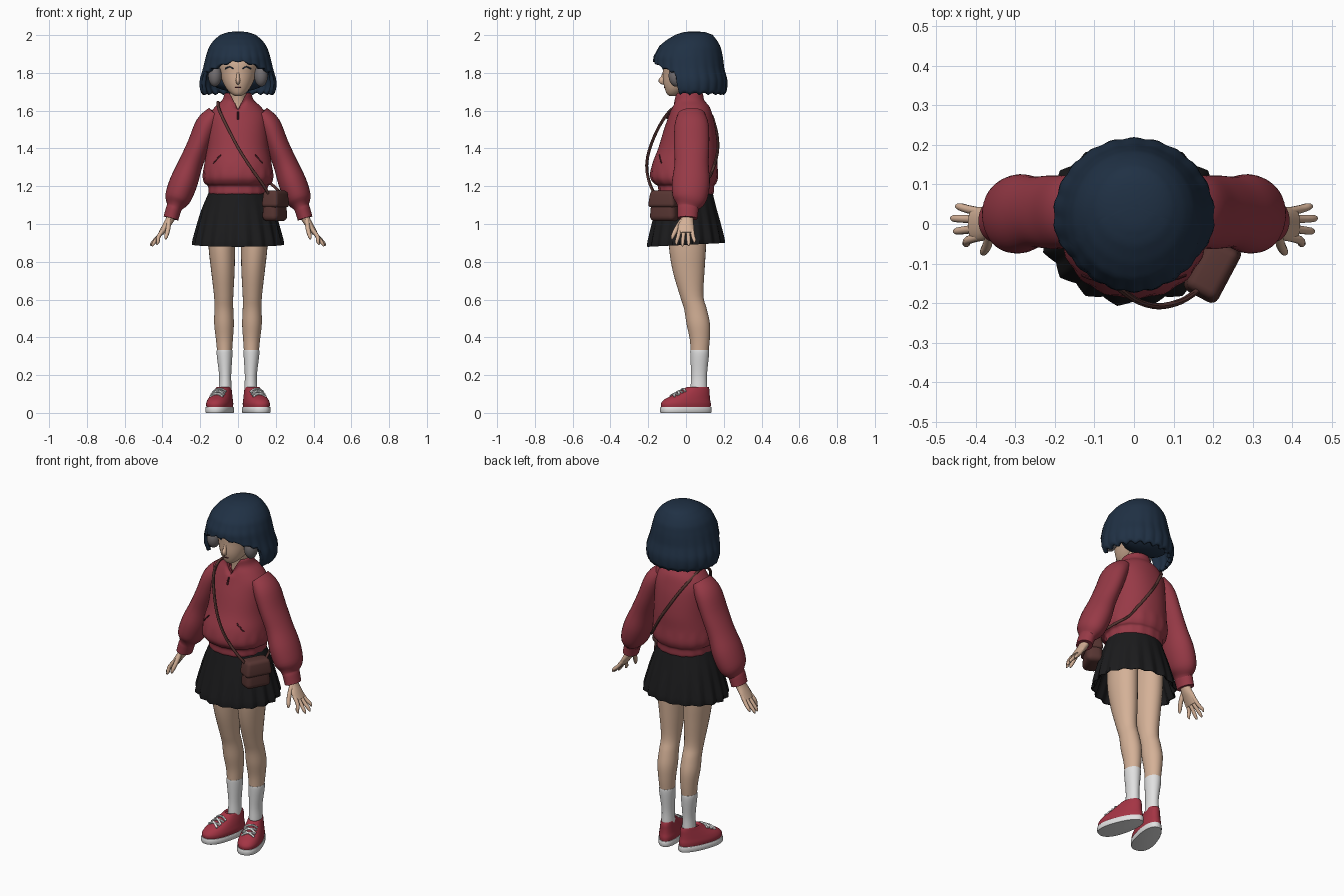
import bpy, bmesh, math
from mathutils import Vector

if "Cube" in bpy.data.objects:
    bpy.data.objects.remove(bpy.data.objects["Cube"])

def material(name, rgb):
    m = bpy.data.materials.new(name)
    m.diffuse_color = (*rgb, 1)
    m.use_nodes = True
    m.node_tree.nodes["Principled BSDF"].inputs["Base Color"].default_value = m.diffuse_color
    return m

RED = material("jacket red", (0.31, 0.042, 0.062))
SHOE = material("shoe red", (0.37, 0.035, 0.058))
HAIR = material("navy hair", (0.014, 0.030, 0.058))
SKIN = material("skin", (0.66, 0.44, 0.31))
BLACK = material("skirt black", (0.011, 0.011, 0.012))
WHITE = material("white", (0.75, 0.75, 0.75))
GREY = material("headphone grey", (0.17, 0.155, 0.16))
BROWN = material("bag brown", (0.095, 0.036, 0.032))
DARK = material("dark maroon", (0.07, 0.012, 0.018))

def finish(name, bm, mat):
    bmesh.ops.recalc_face_normals(bm, faces=bm.faces)
    me = bpy.data.meshes.new(name)
    bm.to_mesh(me)
    bm.free()
    me.materials.append(mat)
    ob = bpy.data.objects.new(name, me)
    bpy.context.collection.objects.link(ob)
    return ob

def smooth_keys(keys, steps):
    """Catmull-Rom interpolation of key tuples."""
    out = []
    for i in range(len(keys) - 1):
        p0, p1 = keys[max(i - 1, 0)], keys[i]
        p2, p3 = keys[i + 1], keys[min(i + 2, len(keys) - 1)]
        for k in range(steps):
            t = k / steps
            out.append([0.5 * (2*b + (c - a)*t + (2*a - 5*b + 4*c - d)*t*t + (3*b - a - 3*c + d)*t**3)
                        for a, b, c, d in zip(p0, p1, p2, p3)])
    return out + [list(keys[-1])]

def skin_rings(name, rings, mat):
    bm = bmesh.new()
    rows = [[bm.verts.new(c) for c in r] for r in rings]
    n = len(rows[0])
    for r, q in zip(rows, rows[1:]):
        for i in range(n):
            bm.faces.new((r[i], r[(i + 1) % n], q[(i + 1) % n], q[i]))
    bm.faces.new(rows[0])
    bm.faces.new(rows[-1])
    return finish(name, bm, mat)

def loft(name, keys, mat, n=32, steps=4, flat=False, p=2.0, warp=None, ref=(0, 1, 0)):
    """Keys are x, y, z, radius across, radius along ref."""
    pts, rings = smooth_keys(keys, steps), []
    for i, (x, y, z, a, b) in enumerate(pts):
        u, v = Vector((1, 0, 0)), Vector((0, 1, 0))
        if not flat:
            d = (Vector(pts[min(i + 1, len(pts) - 1)][:3]) - Vector(pts[max(i - 1, 0)][:3])).normalized()
            u = Vector(ref).cross(d).normalized()
            v = d.cross(u)
        ring = []
        for k in range(n):
            f = 2 * math.pi * k / n
            c, s = math.cos(f), math.sin(f)
            c, s = (math.copysign(abs(w) ** (2 / p), w) for w in (c, s))
            co = Vector((x, y, z)) + u * a * c + v * b * s
            ring.append(warp(co, f) if warp else co)
        rings.append(ring)
    return skin_rings(name, rings, mat)

def cord(name, pts, r, mat, n=8, steps=4, ref=(0.9, 0.1, 0.4)):
    return loft(name, [(*q, r, r) for q in pts], mat, n, steps, ref=ref)

def ball(name, loc, rad, mat):
    bm = bmesh.new()
    bmesh.ops.create_uvsphere(bm, u_segments=24, v_segments=14, radius=1)
    for v in bm.verts:
        v.co = Vector(loc) + Vector([c * r for c, r in zip(v.co, rad)])
    return finish(name, bm, mat)

def drape(ob, start, direction, off=0.004):
    """Point where a ray meets a surface, lifted slightly."""
    d = Vector(direction)
    hit, loc, _, _ = ob.ray_cast(Vector(start), d)
    return (loc if hit else Vector(start)) - d * off

# Jacket body with gathered hem and notched collar
def jacket_warp(co, f):
    if co.z > 1.6 and co.y < 0:
        co.z -= 0.9 * (co.z - 1.6) * max(0, 1 - abs(co.x) / 0.045)
    if co.z < 1.3:
        g = 1 + 0.012 * math.cos(16 * f)
        co.x, co.y = co.x * g, co.y * g
    return co

body = [(1.155, 0, .148, .138), (1.165, 0, .155, .145), (1.20, 0, .157, .147), (1.215, -.005, .175, .163),
        (1.25, -.01, .185, .178), (1.32, -.006, .178, .172), (1.40, .01, .165, .157), (1.50, .02, .16, .137),
        (1.57, .025, .155, .117), (1.62, .025, .122, .1), (1.655, .017, .084, .08), (1.69, .012, .07, .077),
        (1.685, .012, .058, .063), (1.62, .015, .05, .055)]
jacket = loft("jacket_body", [(0, y, z, a, b) for z, y, a, b in body], RED, 64, 4, True, 2.15, jacket_warp)

# Pleated skirt with an inner lining
def pleat(co, f):
    g = max(0, 1.16 - co.z) / 0.27
    saw = (18 * f / (2 * math.pi)) % 1
    k = 1 + 0.075 * g * (abs(saw * 2 - 1) - 0.5)
    return Vector((co.x * k, co.y * k, co.z + 0.05 * co.y * g))

skirt = [(1.185, .148, .135), (1.15, .162, .145), (1.08, .19, .162), (1.0, .213, .182), (.9, .236, .203),
         (.902, .222, .19), (1.0, .19, .16), (1.06, .16, .14)]
loft("skirt", [(0, 0, z, a, b) for z, a, b in skirt], BLACK, 144, 3, True, 2, pleat)

# Head, neck, nose
face = [(1.678, -.07, .016, .018), (1.69, -.062, .036, .04), (1.715, -.045, .06, .067), (1.75, -.022, .08, .098),
        (1.80, 0, .1, .122), (1.86, .008, .115, .13), (1.92, .015, .095, .11), (1.955, .02, .04, .05)]
head = loft("head", [(0, y, z, a, b) for z, y, a, b in face], SKIN, 32, 4, True)
loft("neck", [(0, .02, 1.58, .05, .05), (0, .015, 1.65, .042, .045), (0, .0, 1.76, .045, .05)], SKIN, 24)
loft("nose", [(0, -.112, 1.81, .006, .008), (0, -.122, 1.775, .009, .012),
              (0, -.129, 1.757, .012, .016), (0, -.115, 1.742, .006, .006)], SKIN, 16)

# Bobbed hair: a shell whose lower edge follows the fringe, sides and back
HP = [(2.0, .045, .001, .001), (1.997, .045, .045, .05), (1.985, .042, .082, .087), (1.96, .03, .113, .118),
      (1.93, .02, .135, .145), (1.88, .012, .152, .163), (1.82, .015, .166, .167), (1.76, .02, .183, .178),
      (1.72, .02, .182, .176), (1.68, .02, .166, .163)]

def hair_point(f, v):
    a = abs((math.degrees(f) + 180) % 360 - 180)
    t = min(max((a - 64) / 10, 0), 1)
    fringe = 1.862 - 0.055 * min(a / 55, 1) ** 1.4 - 0.006 * math.cos(math.radians(a) * 18)
    back = 1.695 + 0.006 * math.cos(22 * f)
    low = fringe + (back - fringe) * t * t * (3 - 2 * t)
    z = 2 - (2 - low) * v ** 1.5
    for k0, k1 in zip(HP, HP[1:]):
        if z >= k1[0]:
            break
    w = (z - k0[0]) / (k1[0] - k0[0])
    _, cy, rx, ry = (p + (q - p) * w for p, q in zip(k0, k1))
    g = 1 + 0.018 * v ** 3 * math.cos(22 * f)
    return Vector((rx * g * math.sin(f), cy - ry * g * math.cos(f), z))

N = 144
hair = skin_rings("hair", [[hair_point(2 * math.pi * i / N, 0.02 + 0.98 * j / 26) for i in range(N)]
                           for j in range(27)], HAIR)
bm = bmesh.new()
bm.from_mesh(hair.data)
bmesh.ops.delete(bm, geom=[max((f for f in bm.faces if len(f.verts) > 4),
                               key=lambda f: f.calc_area())], context='FACES_ONLY')
bm.to_mesh(hair.data)
bm.free()
sol = hair.modifiers.new("thickness", 'SOLIDIFY')
sol.thickness, sol.offset = 0.02, -1
ball("hair_underside", (0, .085, 1.765), (.15, .095, .065), HAIR)

# Headphones
arc = []
for i in range(25):
    f = math.pi * i / 24
    c, s = math.cos(f), math.sin(f)
    arc.append((math.copysign(abs(c) ** .78, c) * .147, -.052, 1.80 + .18 * s ** .78, .009, .02))
loft("headphone_band", arc, GREY, 16, 2, p=3)

bpy.context.view_layer.update()
for s, side in ((-1, "left"), (1, "right")):
    def m(keys):
        return [(s * k[0], *k[1:]) for k in keys]
    ball("ear_cup_" + side, (s * .122, -.052, 1.785), (.036, .04, .058), GREY)
    # Eyelash and jacket pocket slit
    cord("eyelash_" + side, [drape(head, (s * x, -1, z), (0, 1, 0), .001) for x, z in
                             ((.025, 1.822), (.045, 1.832), (.068, 1.822))], .0035, HAIR)
    cord("pocket_" + side, [drape(jacket, (s * x, -1, z), (0, 1, 0), .001) for x, z in
                            ((.09, 1.365), (.11, 1.345), (.13, 1.322))], .004, DARK)
    # Sleeve and cuff
    loft("sleeve_" + side, m([(.12, .028, 1.585, .045, .07), (.165, .03, 1.525, .06, .09), (.208, .03, 1.42, .06, .093),
         (.25, .03, 1.32, .064, .09), (.288, .026, 1.22, .074, .1), (.32, .02, 1.135, .068, .09),
         (.335, .012, 1.092, .043, .06), (.342, .01, 1.075, .041, .056), (.355, .008, 1.03, .04, .053)]), RED, 32, 4)
    # Hand
    loft("hand_" + side, m([(.345, .008, 1.06, .024, .034), (.362, .005, 1.02, .022, .034),
         (.385, 0, .985, .018, .043), (.408, 0, .95, .014, .042)]), SKIN, 20)
    for i, (y0, y1, x1, z1) in enumerate(((-.032, -.05, .432, .89), (-.011, -.018, .455, .882),
                                         (.011, .014, .462, .884), (.031, .044, .45, .9))):
        loft(f"finger_{i}_{side}", m([(.39, y0, .975, .011, .011), (.42, (y0 + y1) / 2, .935, .0105, .0105),
             (x1 - .008, y1, z1 + .015, .009, .009), (x1, y1, z1, .003, .003)]), SKIN, 10, 3)
    loft("thumb_" + side, m([(.365, -.02, 1.02, .012, .014), (.37, -.05, .975, .012, .013),
         (.38, -.07, .935, .01, .01), (.383, -.075, .918, .003, .003)]), SKIN, 10, 3)
    # Leg and sock
    loft("leg_" + side, m([(.088, .01, 1.02, .07, .1), (.086, .008, .88, .07, .098), (.08, .014, .75, .062, .084),
         (.076, .03, .62, .051, .062), (.075, .05, .55, .05, .06), (.074, .065, .47, .052, .062),
         (.072, .073, .39, .045, .053), (.071, .072, .32, .039, .047)]), SKIN, 28, 4, True)
    loft("sock_" + side, m([(.071, .072, .322, .036, .044), (.071, .072, .332, .041, .049), (.071, .072, .30, .041, .049),
         (.068, .069, .2, .032, .042), (.068, .068, .13, .034, .044), (.068, .068, .08, .034, .044)]), WHITE, 28, 4, True)

    # Shoe: white sole, red upper, laces, turned slightly outward
    def egg(co, f):
        return Vector((co.x * (1 - 1.1 * co.y), co.y, co.z))
    parts = [loft("sole_" + side, [(0, 0, 0, .058, .136), (0, 0, .004, .062, .14), (0, 0, .028, .062, .14),
                  (0, 0, .032, .058, .136)], WHITE, 40, 2, True, 2.3, egg)]
    upper = loft("shoe_" + side, [(0, 0, .028, .058, .135), (0, 0, .05, .06, .136), (0, .008, .072, .056, .124),
                 (0, .03, .095, .05, .1), (0, .053, .12, .043, .076), (0, .066, .138, .038, .057),
                 (0, .068, .128, .032, .046)], SHOE, 40, 4, True, 2.2, egg)
    parts.append(upper)
    bpy.context.view_layer.update()
    for i, (y0, y1) in enumerate(((-.075, -.055), (-.055, -.075), (-.05, -.03), (-.03, -.05), (-.02, -.015))):
        path = [drape(upper, (x, y0 + (y1 - y0) * (x / .07 + .5), 1), (0, 0, -1), .003)
                for x in (-.036, -.018, 0, .018, .036)]
        parts.append(cord(f"lace_{i}_{side}", path, .006, WHITE, ref=(0, 1, 0)))
    for q in parts:
        q.location = (s * .0925, 0, 0)
        q.rotation_euler.z = s * math.radians(17)

# Mouth and zip pull
cord("mouth", [drape(head, (x, -1, 1.722), (0, 1, 0), .0005) for x in (-.016, 0, .016)], .003, DARK)
cord("zip_pull", [drape(jacket, (0, -1, z), (0, 1, 0), .003) for z in (1.595, 1.575, 1.555)], .005, DARK)

# Shoulder strap: loose at the front, lying on the back
front = [(.165, -.165, 1.155), (.12, -.195, 1.225), (.06, -.208, 1.31), (0, -.19, 1.405),
         (-.06, -.14, 1.52), (-.1, -.078, 1.605), (-.105, 0, 1.645)]
back = [drape(jacket, (x, 1, z), (0, -1, 0), .004) for x, z in
        ((-.09, 1.595), (-.05, 1.53), (0, 1.45), (.05, 1.375), (.1, 1.30), (.14, 1.24))]
cord("strap", front + back + [(.19, .05, 1.2), (.225, -.06, 1.165)], .008, BROWN)

# Hip bag: rounded body with a flap
def box(name, size, loc, bevel):
    bm = bmesh.new()
    bmesh.ops.create_cube(bm, size=1)
    for v in bm.verts:
        k = 1.0 if v.co.z < 0 else 0.84
        v.co = Vector((v.co.x * size[0] * k, v.co.y * size[1] * k, v.co.z * size[2])) + Vector(loc)
    bmesh.ops.bevel(bm, geom=bm.edges[:], offset=bevel, segments=4, profile=0.5, affect='EDGES')
    ob = finish(name, bm, BROWN)
    ob.location = (.195, -.113, 1.095)
    ob.rotation_euler.z = math.radians(62)

box("bag_body", (.155, .095, .16), (0, 0, 0), .03)
box("bag_flap", (.162, .1, .09), (0, -.004, .038), .02)

# Smooth shading with sharp edges kept
bpy.ops.object.select_all(action='DESELECT')
for ob in bpy.context.scene.objects:
    ob.select_set(True)
    bpy.context.view_layer.objects.active = ob
bpy.ops.object.shade_smooth_by_angle(angle=math.radians(45))
